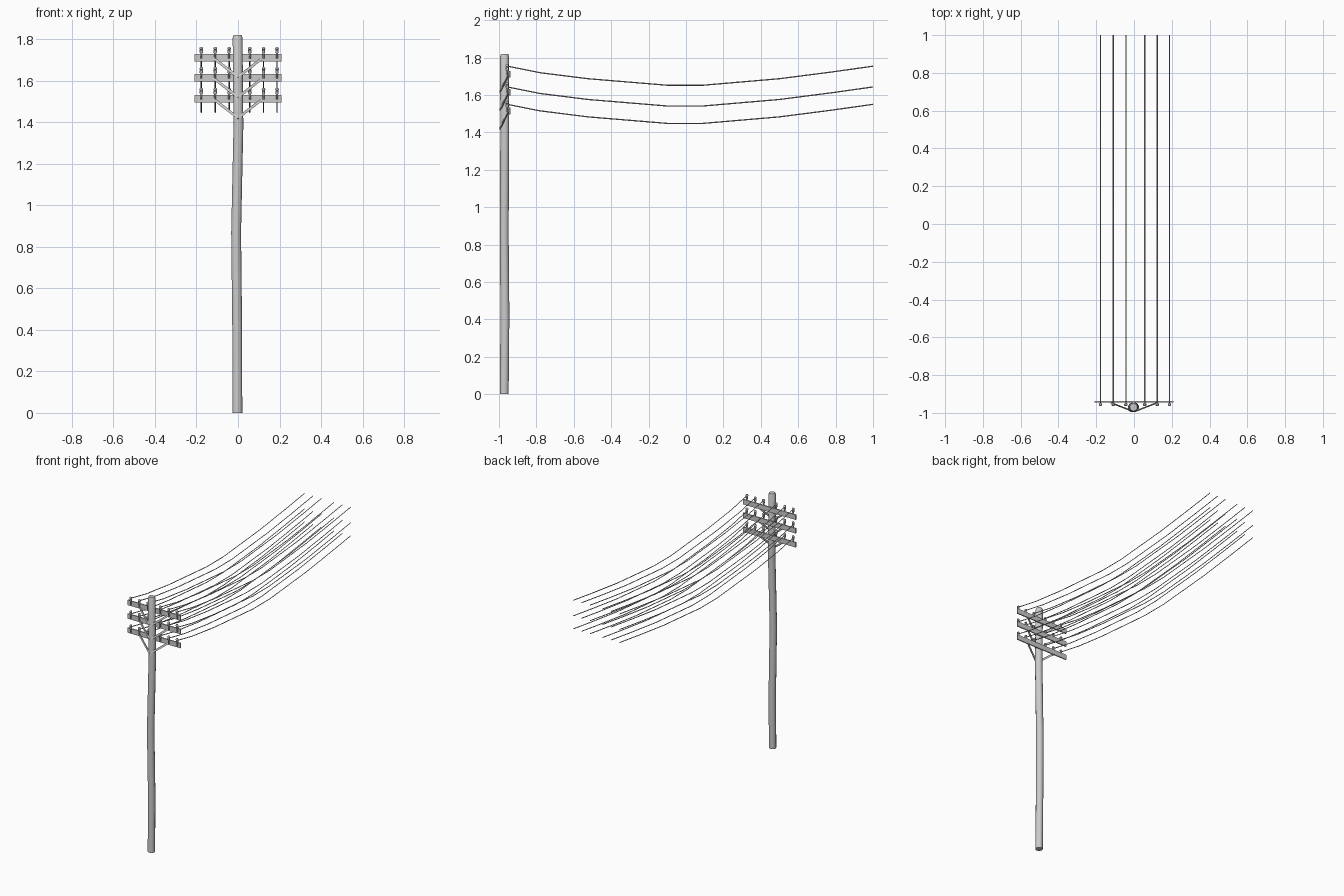
import bpy, bmesh, math
from mathutils import Vector, Matrix

if "Cube" in bpy.data.objects:
    bpy.data.objects.remove(bpy.data.objects["Cube"])


def finish(bm, name, smooth=None):
    bmesh.ops.recalc_face_normals(bm, faces=bm.faces)
    me = bpy.data.meshes.new(name)
    bm.to_mesh(me)
    bm.free()
    ob = bpy.data.objects.new(name, me)
    bpy.context.collection.objects.link(ob)
    if smooth:
        bpy.context.view_layer.objects.active = ob
        ob.select_set(True)
        bpy.ops.object.shade_smooth_by_angle(angle=math.radians(smooth))
        ob.select_set(False)
    return ob


def skin(bm, rings):
    # join consecutive vertex rings and cap both ends
    rings = [[bm.verts.new(p) for p in r] for r in rings]
    n = len(rings[0])
    for a, b in zip(rings, rings[1:]):
        for i in range(n):
            j = (i + 1) % n
            bm.faces.new((a[i], a[j], b[j], b[i]))
    bm.faces.new(rings[0][::-1])
    bm.faces.new(rings[-1])


def lathe(bm, stations, sides):
    # stations: (x, y, z, radius)
    skin(bm, [[(x + r * math.cos(t), y + r * math.sin(t), z)
               for t in (math.tau * (i + .5) / sides for i in range(sides))]
              for x, y, z, r in stations])


def box(bm, center, size, rot=Matrix.Identity(4)):
    m = Matrix.Translation(center) @ rot @ Matrix.Diagonal((*size, 1))
    bmesh.ops.create_cube(bm, size=1, matrix=m)


# Slightly crooked pole with a chamfered top
R = 0.0245
bm = bmesh.new()
lathe(bm, [(-.003, -.972, 0, R), (-.004, -.968, .42, R), (-.009, -.972, .87, R),
           (.002, -.969, 1.38, R), (-.002, -.970, 1.808, R), (-.002, -.970, 1.82, R * .8)], 12)
finish(bm, "pole", 40)

ARM_Z = {"top": 1.711, "middle": 1.614, "lower": 1.514}
WIRE_Z = {"top": 1.754, "middle": 1.643, "lower": 1.55}
PINS = (-.177, -.110, -.043, .057, .123, .188)
SAG = [(-.955, 0), (-.78, -.035), (-.525, -.067), (-.1, -.102),
       (.09, -.102), (.5, -.067), (.78, -.031), (1, 0)]

for row, z in ARM_Z.items():
    # Crossarm plank behind the pole
    bm = bmesh.new()
    box(bm, (0, -.942, z), (.417, .008, .036))
    finish(bm, row + "_crossarm")

    # Diagonal braces meeting at the front of the pole
    bm = bmesh.new()
    for s in (-1, 1):
        a = Vector((0, -.994, z - .093))
        b = Vector((s * .12, -.947, z))
        d = b - a
        # thin front to back, wide across the face
        side = d.cross(Vector((0, 1, 0))).normalized()
        depth = d.normalized().cross(side)
        rot = Matrix((side, depth, d.normalized())).transposed().to_4x4()
        box(bm, (a + b) / 2, (.013, .005, d.length), rot)
    finish(bm, row + "_braces")

    # Insulators on pins
    bm = bmesh.new()
    top = z + .018
    for x in PINS:
        lathe(bm, [(x, -.956, top + h, r) for h, r in
                   ((-.022, .005), (.002, .005), (.007, .0085), (.018, .0085),
                    (.020, .0065), (.024, .0095), (.030, .0085), (.034, .005))], 8)
    finish(bm, row + "_insulators", 40)

    # Sagging wires
    bm = bmesh.new()
    r = .0033
    for x in PINS:
        skin(bm, [[(x + r * math.cos(t), y, WIRE_Z[row] + dz + r * math.sin(t))
                   for t in (math.tau * i / 4 for i in range(4))] for y, dz in SAG])
    finish(bm, row + "_wires")
